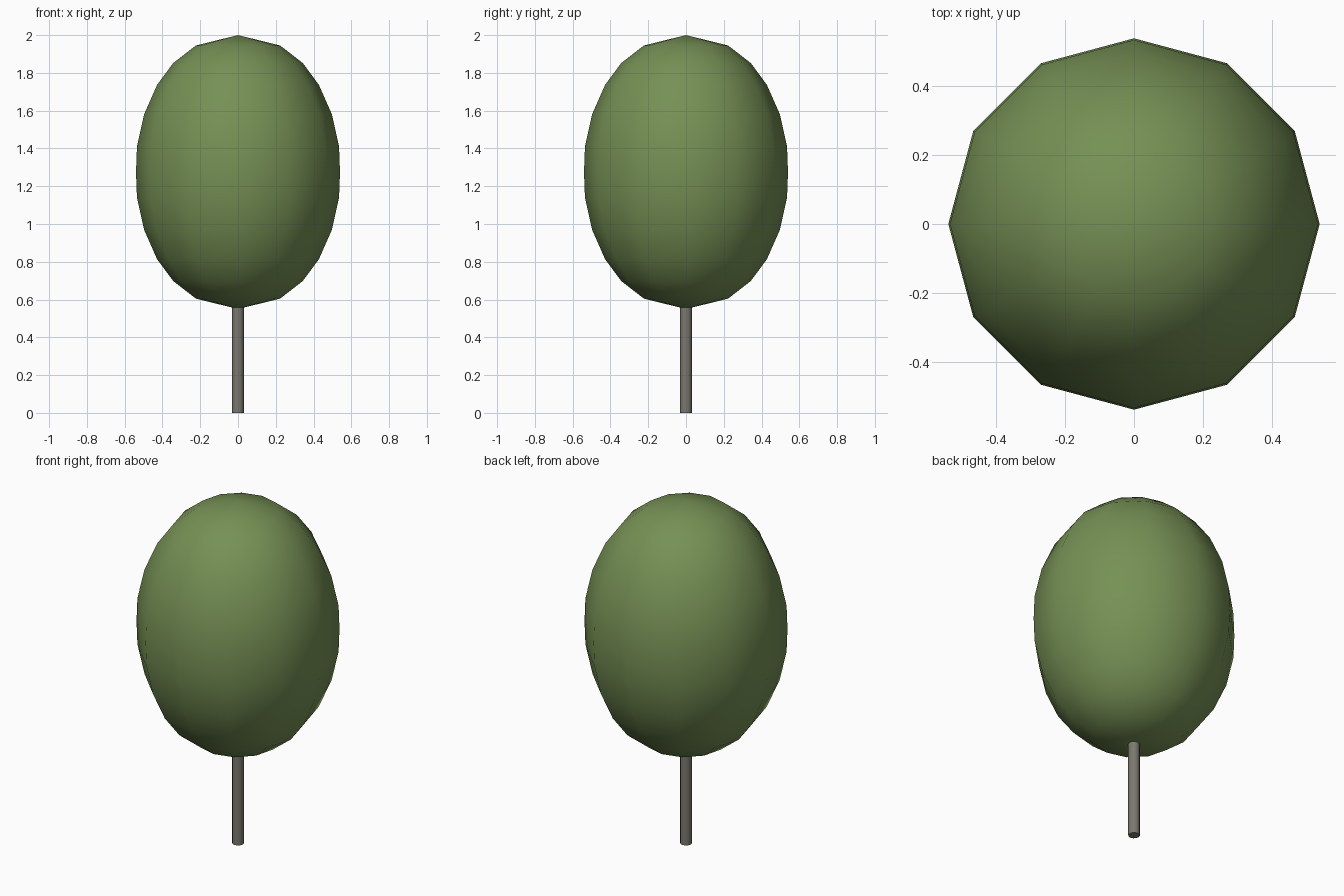
import bpy, bmesh, math

if "Cube" in bpy.data.objects:
    bpy.data.objects.remove(bpy.data.objects["Cube"])


def material(name, rgb):
    m = bpy.data.materials.new(name)
    m.diffuse_color = (*rgb, 1)
    m.use_nodes = True
    m.node_tree.nodes["Principled BSDF"].inputs["Base Color"].default_value = m.diffuse_color
    return m


def lathe(name, profile, sides, mat):
    """Revolve (radius, z) points around z; radius 0 makes a pole."""
    bm = bmesh.new()
    rings = []
    for r, z in profile:
        n = sides if r else 1
        rings.append([bm.verts.new((r * math.cos(2 * math.pi * i / sides),
                                    r * math.sin(2 * math.pi * i / sides), z))
                      for i in range(n)])
    for a, b in zip(rings, rings[1:]):
        for i in range(sides):
            j = (i + 1) % sides
            quad = [a[i % len(a)], a[j % len(a)], b[j % len(b)], b[i % len(b)]]
            bm.faces.new(list(dict.fromkeys(quad)))
    # close open ends
    for ring in (rings[0], rings[-1]):
        if len(ring) > 1:
            bm.faces.new(ring)
    bmesh.ops.recalc_face_normals(bm, faces=bm.faces)
    mesh = bpy.data.meshes.new(name)
    bm.to_mesh(mesh)
    bm.free()
    mesh.materials.append(mat)
    obj = bpy.data.objects.new(name, mesh)
    bpy.context.collection.objects.link(obj)
    bpy.ops.object.select_all(action='DESELECT')
    obj.select_set(True)
    bpy.context.view_layer.objects.active = obj
    bpy.ops.object.shade_smooth_by_angle(angle=math.radians(50))
    return obj


# Egg-shaped crown: upper half profile mirrored about its middle
MID = 1.275
half = [(0.54, 0), (0.535, 0.135), (0.497, 0.306), (0.428, 0.462),
        (0.343, 0.577), (0.223, 0.67), (0, 0.725)]
crown = [(r, MID - h) for r, h in reversed(half[1:])] + [(r, MID + h) for r, h in half]
lathe("crown", crown, 12, material("leaf_green", (0.18, 0.28, 0.09)))

# Thin straight trunk
lathe("trunk", [(0.031, 0), (0.031, 0.57)], 12, material("bark", (0.2, 0.19, 0.16)))
